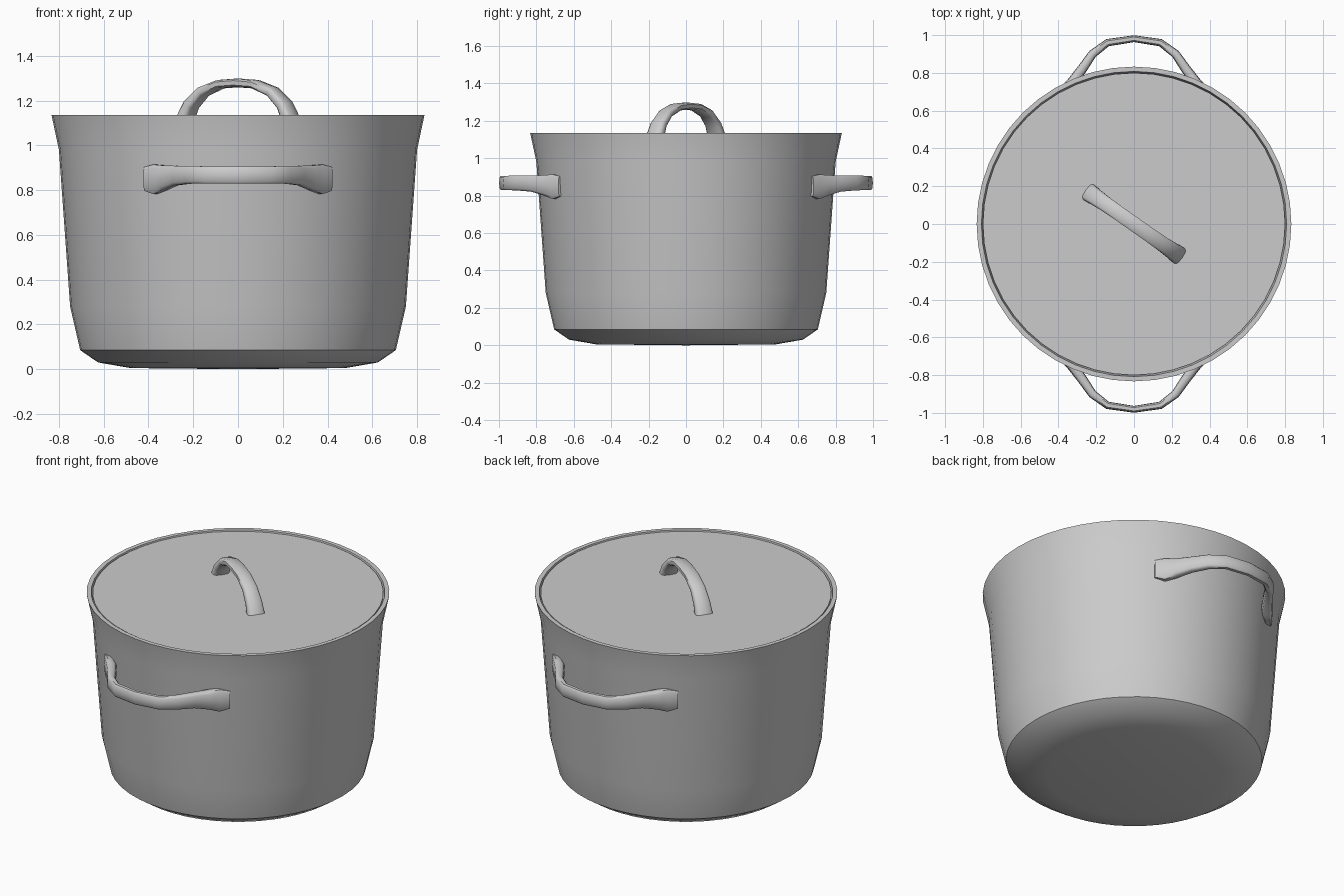
import bpy, bmesh, math
from mathutils import Vector, Matrix

if "Cube" in bpy.data.objects:
    bpy.data.objects.remove(bpy.data.objects["Cube"])


def finish(bm, name, angle=40):
    bmesh.ops.recalc_face_normals(bm, faces=bm.faces[:])
    me = bpy.data.meshes.new(name)
    bm.to_mesh(me)
    bm.free()
    ob = bpy.data.objects.new(name, me)
    bpy.context.collection.objects.link(ob)
    bpy.ops.object.select_all(action='DESELECT')
    ob.select_set(True)
    bpy.context.view_layer.objects.active = ob
    bpy.ops.object.shade_smooth_by_angle(angle=math.radians(angle))
    return ob


def lathe(name, profile, seg=48):
    bm = bmesh.new()
    vs = [bm.verts.new((r, 0, z)) for r, z in profile]
    es = [bm.edges.new(p) for p in zip(vs, vs[1:])]
    bmesh.ops.spin(bm, geom=vs + es, cent=(0, 0, 0), axis=(0, 0, 1),
                   angle=2 * math.pi, steps=seg, use_duplicate=False)
    bmesh.ops.remove_doubles(bm, verts=bm.verts[:], dist=0.0005)
    return finish(bm, name)


def strap(name, half, matrix, sides=10):
    """Sweep a rounded band along a planar path mirrored in u.
    half: (u, v, w centre, half width, half thickness) from the end to the middle."""
    pts = half + [(-u, *rest) for u, *rest in reversed(half[:-1])]
    bm = bmesh.new()
    rings = []
    for i, (u, v, w, hw, ht) in enumerate(pts):
        a, b = pts[max(i - 1, 0)], pts[min(i + 1, len(pts) - 1)]
        t = Vector((b[0] - a[0], b[1] - a[1])).normalized()
        ring = []
        for k in range(sides):
            ang = 2 * math.pi * (k + 0.5) / sides
            c, s = math.cos(ang), math.sin(ang)
            # squarish oval section
            c = math.copysign(abs(c) ** 0.6, c)
            s = math.copysign(abs(s) ** 0.6, s)
            p = Vector((u - t.y * s * ht, v + t.x * s * ht, w + c * hw))
            ring.append(bm.verts.new(matrix @ p))
        rings.append(ring)
    for r0, r1 in zip(rings, rings[1:]):
        for k in range(sides):
            j = (k + 1) % sides
            bm.faces.new((r0[k], r0[j], r1[j], r1[k]))
    bm.faces.new(rings[0])
    bm.faces.new(rings[-1])
    return finish(bm, name, 50)


# Hollow pot with a flared rim
lathe("pot_body", [
    (0, 0), (0.48, 0.005), (0.625, 0.03), (0.705, 0.085), (0.75, 0.28),
    (0.80, 0.98), (0.833, 1.135), (0.808, 1.135), (0.775, 0.98),
    (0.725, 0.28), (0.68, 0.10), (0.60, 0.05), (0, 0.03)])

# Flat lid set just inside the rim
lathe("lid", [(0, 1.13), (0.80, 1.13), (0.80, 1.105), (0, 1.105)])

# Arched lid handle, turned across the lid
arch = [(0.285, 1.12, 0, 0.05, 0.03), (0.255, 1.18, 0, 0.046, 0.026),
        (0.19, 1.239, 0, 0.042, 0.023), (0.095, 1.273, 0, 0.04, 0.02),
        (0, 1.279, 0, 0.04, 0.02)]
upright = Matrix.Rotation(math.radians(-35), 4, 'Z') @ Matrix.Rotation(math.radians(90), 4, 'X')
strap("lid_handle", arch, upright)

# Side loop handles with flared pads resting on the wall
loop = [(0.415, 0.672, 0.85, 0.055, 0.012), (0.37, 0.705, 0.848, 0.068, 0.026),
        (0.325, 0.75, 0.855, 0.056, 0.03), (0.275, 0.82, 0.865, 0.045, 0.026),
        (0.22, 0.90, 0.868, 0.041, 0.023), (0.14, 0.96, 0.868, 0.039, 0.02),
        (0, 0.981, 0.868, 0.039, 0.018)]
strap("back_side_handle", loop, Matrix.Identity(4))
strap("front_side_handle", loop, Matrix.Rotation(math.pi, 4, 'Z'))
